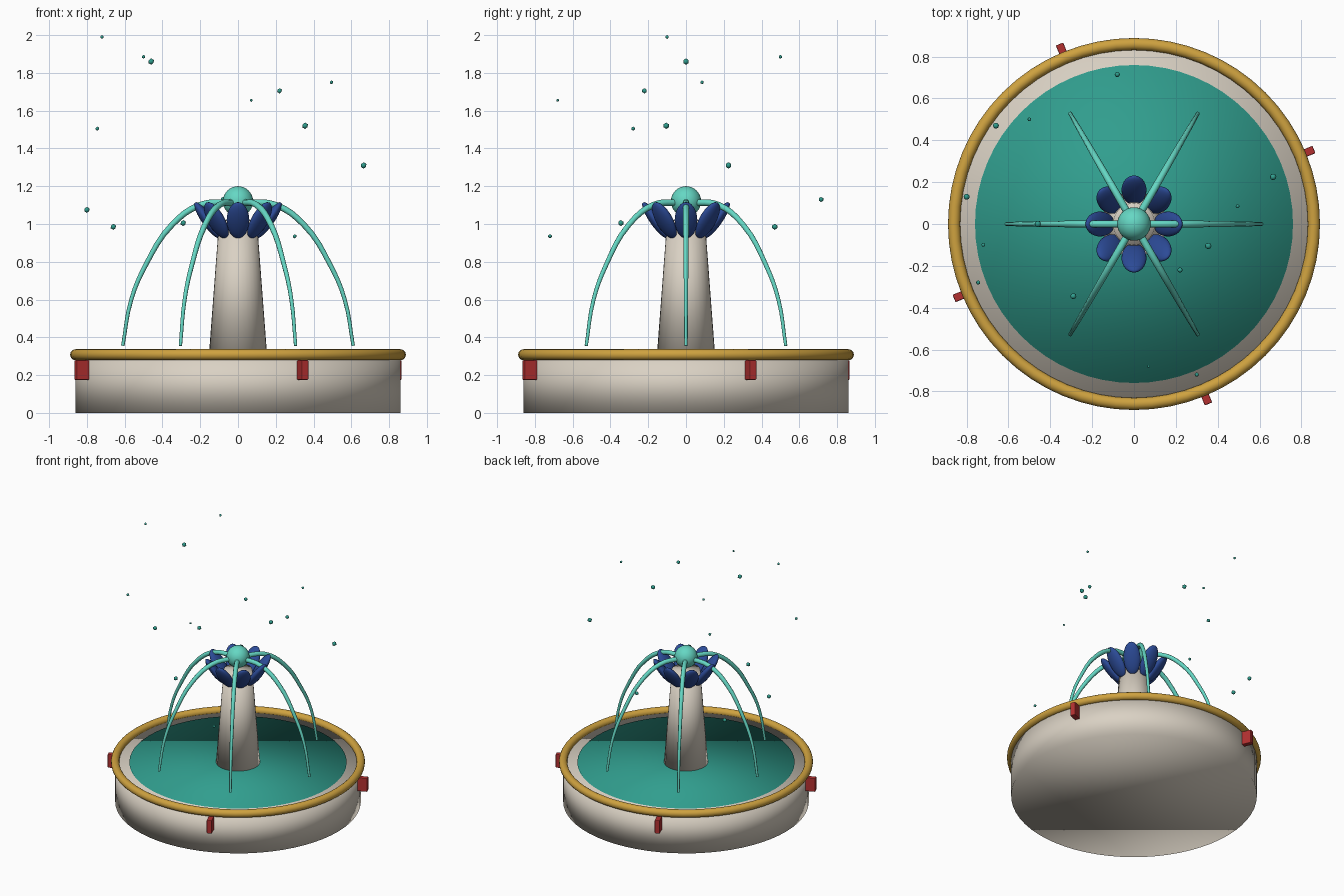
import bpy
from math import cos, sin, tau, radians
from mathutils import Vector

if "Cube" in bpy.data.objects:
    bpy.data.objects.remove(bpy.data.objects["Cube"], do_unlink=True)


def make_material(name, rgb):
    mat = bpy.data.materials.new(name)
    mat.use_nodes = True
    color = (*rgb, 1)
    mat.diffuse_color = color
    mat.node_tree.nodes["Principled BSDF"].inputs["Base Color"].default_value = color
    return mat


stone = make_material("pale stone", (0.70, 0.64, 0.55))
gold = make_material("gold", (0.62, 0.36, 0.05))
water_teal = make_material("deep teal water", (0.03, 0.34, 0.27))
jet_aqua = make_material("bright aqua water", (0.13, 0.68, 0.55))
petal_blue = make_material("royal blue", (0.025, 0.07, 0.31))
red = make_material("red", (0.45, 0.03, 0.03))


def finish(name, mat, smooth=True):
    """Name, colour and shade the object that was just added."""
    obj = bpy.context.object
    obj.name = name
    obj.data.materials.append(mat)
    if smooth:
        bpy.ops.object.shade_smooth()
    return obj


def round_part(name, mat, bottom, top, r_bottom, r_top, sides):
    bpy.ops.mesh.primitive_cone_add(
        vertices=sides, radius1=r_bottom, radius2=r_top,
        depth=top - bottom, location=(0, 0, (bottom + top) / 2))
    return finish(name, mat)


# Basin, gold rim and water surface
round_part("basin", stone, 0, 0.30, 0.86, 0.86, 64)
round_part("water_surface", water_teal, 0.25, 0.306, 0.76, 0.76, 64)
bpy.ops.mesh.primitive_torus_add(
    major_radius=0.86, minor_radius=0.029, major_segments=64,
    minor_segments=16, location=(0, 0, 0.308))
finish("basin_rim", gold)

# Tapered column with a ball on top
round_part("column", stone, 0.28, 1.02, 0.156, 0.10, 32)
bpy.ops.mesh.primitive_uv_sphere_add(
    segments=32, ring_count=16, radius=0.08, location=(0, 0, 1.12))
finish("spout_ball", jet_aqua)

# Ring of eight petals leaning outwards
for i in range(8):
    angle = tau * i / 8
    bpy.ops.mesh.primitive_uv_sphere_add(
        segments=20, ring_count=12, radius=1,
        location=(0.162 * cos(angle), 0.162 * sin(angle), 1.02),
        rotation=(0, radians(35), angle))
    petal = finish(f"petal_{i + 1}", petal_blue)
    petal.scale = (0.03, 0.06, 0.115)

# Six arching water jets, thinning towards the end
JET_PATH = [(0.04, 1.115, 1.0), (0.20, 1.10, 0.95), (0.35, 0.995, 0.85),
            (0.49, 0.78, 0.7), (0.565, 0.60, 0.6), (0.61, 0.355, 0.5)]
for i in range(6):
    angle = tau * i / 6
    curve = bpy.data.curves.new("water_jet", "CURVE")
    curve.dimensions = "3D"
    curve.bevel_depth = 0.018
    curve.bevel_resolution = 2
    curve.resolution_u = 4
    curve.use_fill_caps = True
    spline = curve.splines.new("BEZIER")
    spline.bezier_points.add(len(JET_PATH) - 1)
    for point, (r, z, thickness) in zip(spline.bezier_points, JET_PATH):
        point.co = Vector((r * cos(angle), r * sin(angle), z))
        point.radius = thickness
        point.handle_left_type = point.handle_right_type = "AUTO"
    curve.materials.append(jet_aqua)
    jet = bpy.data.objects.new(f"water_jet_{i + 1}", curve)
    bpy.context.collection.objects.link(jet)

# Four red blocks around the basin wall
for i in range(4):
    angle = tau * (i + 0.25) / 4
    bpy.ops.mesh.primitive_cube_add(
        size=1, location=(0.895 * cos(angle), 0.895 * sin(angle), 0.227),
        rotation=(0, 0, angle))
    block = finish(f"wall_block_{i + 1}", red, smooth=False)
    block.scale = (0.072, 0.038, 0.104)
    bpy.ops.object.transform_apply(location=False, rotation=False, scale=True)
    bevel = block.modifiers.new("soft_edges", "BEVEL")
    bevel.width = 0.005
    bevel.segments = 2

# Spray droplets: x, y, z, radius
DROPLETS = [
    (-0.72, -0.10, 1.99, 0.01), (-0.5, 0.5, 1.885, 0.01),
    (-0.46, 0, 1.86, 0.017), (-0.745, -0.28, 1.505, 0.011),
    (0.22, -0.22, 1.705, 0.014), (0.07, -0.68, 1.655, 0.008),
    (0.495, 0.085, 1.75, 0.01), (0.355, -0.105, 1.52, 0.017),
    (0.665, 0.225, 1.31, 0.017), (-0.8, 0.13, 1.075, 0.016),
    (-0.66, 0.47, 0.985, 0.016), (-0.29, -0.345, 1.005, 0.016),
    (0.3, -0.72, 0.935, 0.011), (-0.08, 0.715, 1.13, 0.014)]
for i, (x, y, z, radius) in enumerate(DROPLETS):
    bpy.ops.mesh.primitive_ico_sphere_add(
        subdivisions=1, radius=radius, location=(x, y, z))
    finish(f"droplet_{i + 1}", water_teal)
